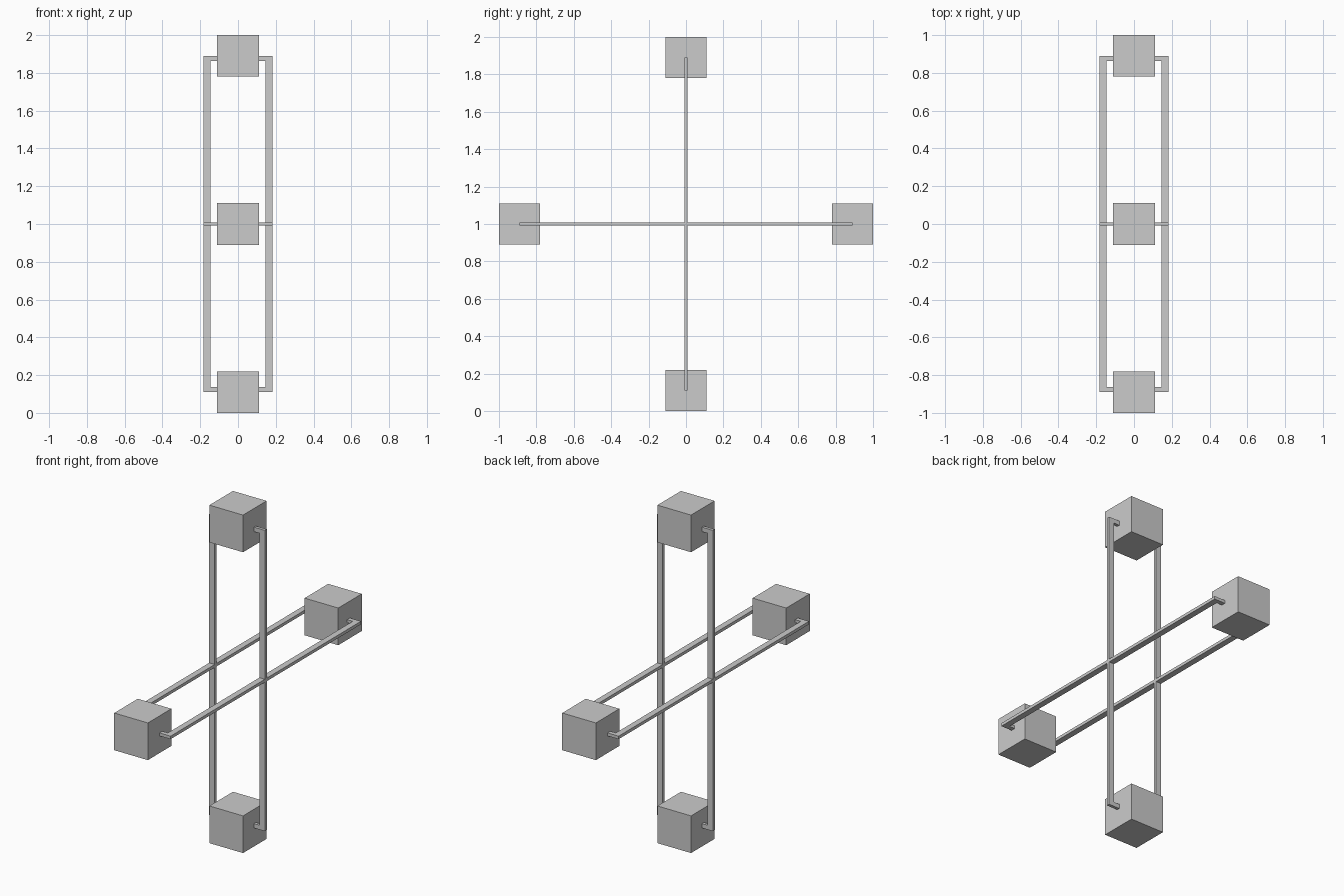
import bpy
import bmesh
from mathutils import Matrix, Vector

if "Cube" in bpy.data.objects:
    bpy.data.objects.remove(bpy.data.objects["Cube"])

grey = bpy.data.materials.new("light_grey")
grey.diffuse_color = (0.6, 0.6, 0.6, 1)
grey.use_nodes = True
grey.node_tree.nodes["Principled BSDF"].inputs["Base Color"].default_value = grey.diffuse_color

CENTRE = Vector((0, 0, 1))
REACH = 0.89       # hub to block centre
BLOCK = 0.22       # block side
X_IN, X_OUT = 0.146, 0.182   # rail width range
THICK = 0.018      # rail thickness
PEG = 0.026        # peg height along the rail


def finish(name, bm):
    bmesh.ops.recalc_face_normals(bm, faces=bm.faces)
    mesh = bpy.data.meshes.new(name)
    bm.to_mesh(mesh)
    bm.free()
    mesh.materials.append(grey)
    bpy.context.collection.objects.link(bpy.data.objects.new(name, mesh))


def block(name, centre):
    bm = bmesh.new()
    bmesh.ops.create_cube(bm, size=BLOCK, matrix=Matrix.Translation(centre))
    finish(name, bm)


def bracket(name, side, turn):
    # C-shaped outline: long rail with a peg turned inward at each end
    root, low = BLOCK / 2 - 0.002, REACH - PEG
    outline = [(X_OUT, -REACH), (X_OUT, REACH), (root, REACH), (root, low),
               (X_IN, low), (X_IN, -low), (root, -low), (root, -REACH)]
    bm = bmesh.new()
    face = bm.faces.new([bm.verts.new((side * x, -THICK / 2, z))
                         for x, z in outline])
    new = bmesh.ops.extrude_face_region(bm, geom=[face])["geom"]
    bmesh.ops.translate(bm, vec=(0, THICK, 0),
                        verts=[v for v in new if isinstance(v, bmesh.types.BMVert)])
    bm.transform(Matrix.Translation(CENTRE) @ turn)
    finish(name, bm)


# Four blocks at the tips of the cross
for name, offset in (("top_block", (0, 0, REACH)), ("bottom_block", (0, 0, -REACH)),
                     ("front_block", (0, -REACH, 0)), ("back_block", (0, REACH, 0))):
    block(name, CENTRE + Vector(offset))

# Upright and level brackets on both sides
for side, label in ((-1, "left"), (1, "right")):
    bracket(label + "_upright_bracket", side, Matrix.Identity(4))
    bracket(label + "_level_bracket", side, Matrix.Rotation(1.5707963, 4, 'X'))
